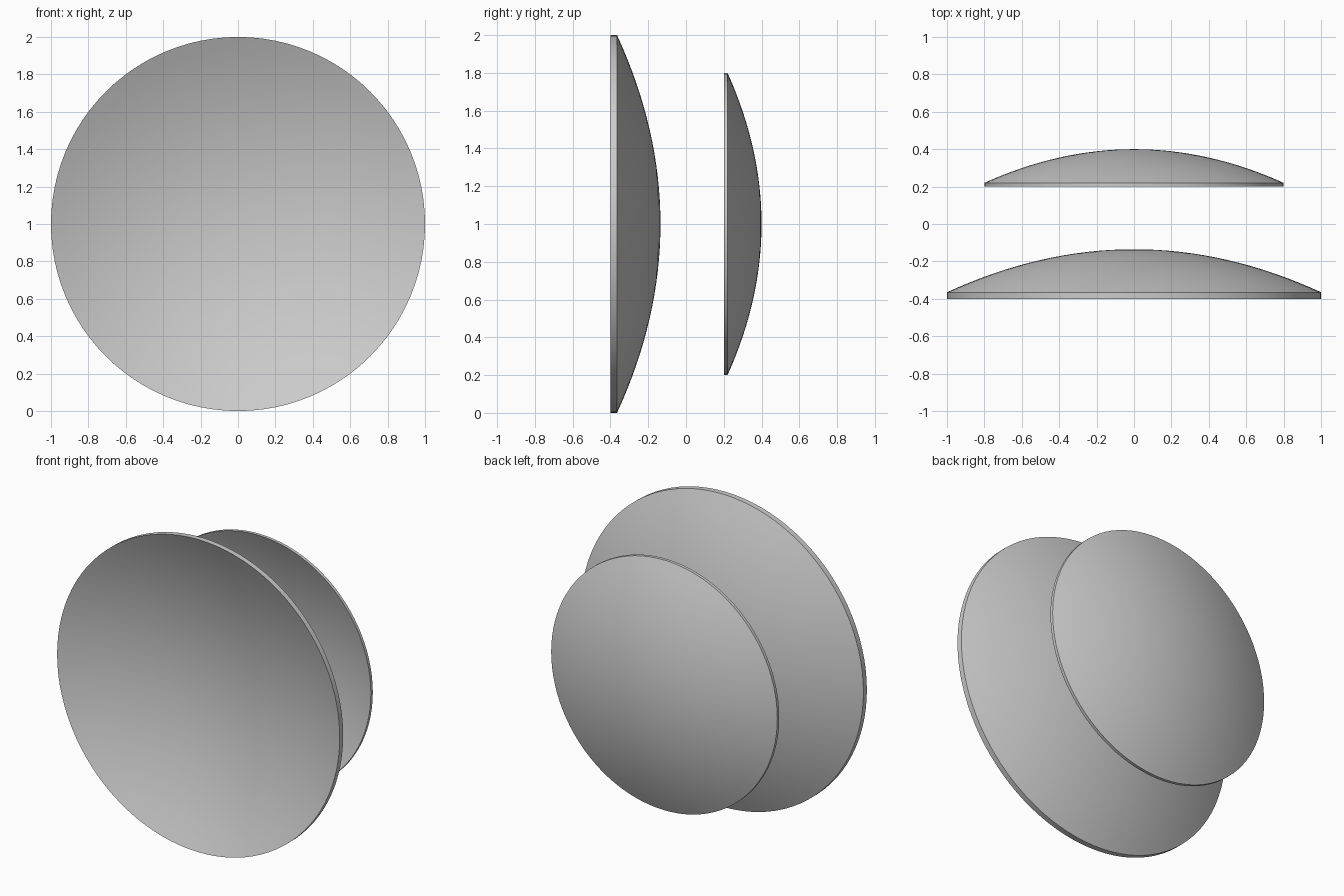
import bpy, bmesh, math

if "Cube" in bpy.data.objects:
    bpy.data.objects.remove(bpy.data.objects["Cube"])

SEGMENTS, RINGS = 96, 16


def dish(name, radius, front_y, sag, thickness):
    """Thin parabolic bowl, hollow towards -y, with a straight rim."""
    bm = bmesh.new()

    def surface(offset):
        # apex first, then rings out to the rim
        apex = bm.verts.new((0, front_y + sag + offset, 1))
        rings = []
        for i in range(1, RINGS + 1):
            t = i / RINGS
            y = front_y + sag * (1 - t * t) + offset
            rings.append([bm.verts.new((radius * t * math.cos(a), y, 1 + radius * t * math.sin(a)))
                          for a in (2 * math.pi * s / SEGMENTS for s in range(SEGMENTS))])
        for s in range(SEGMENTS):
            n = (s + 1) % SEGMENTS
            bm.faces.new((apex, rings[0][s], rings[0][n]))
            for a, b in zip(rings, rings[1:]):
                bm.faces.new((a[s], b[s], b[n], a[n]))
        return rings[-1]

    inner, outer = surface(0), surface(thickness)
    # rim band joining hollow and domed sides
    for s in range(SEGMENTS):
        n = (s + 1) % SEGMENTS
        bm.faces.new((inner[s], outer[s], outer[n], inner[n]))
    bmesh.ops.recalc_face_normals(bm, faces=bm.faces[:])
    mesh = bpy.data.meshes.new(name)
    bm.to_mesh(mesh)
    bm.free()
    obj = bpy.data.objects.new(name, mesh)
    bpy.context.collection.objects.link(obj)
    bpy.ops.object.select_all(action='DESELECT')
    obj.select_set(True)
    bpy.context.view_layer.objects.active = obj
    bpy.ops.object.shade_smooth_by_angle(angle=math.radians(30))
    return obj


# large front dish and small rear dish
dish("large_dish", 1.0, -0.40, 0.23, 0.035)
dish("small_dish", 0.8, 0.20, 0.18, 0.02)
